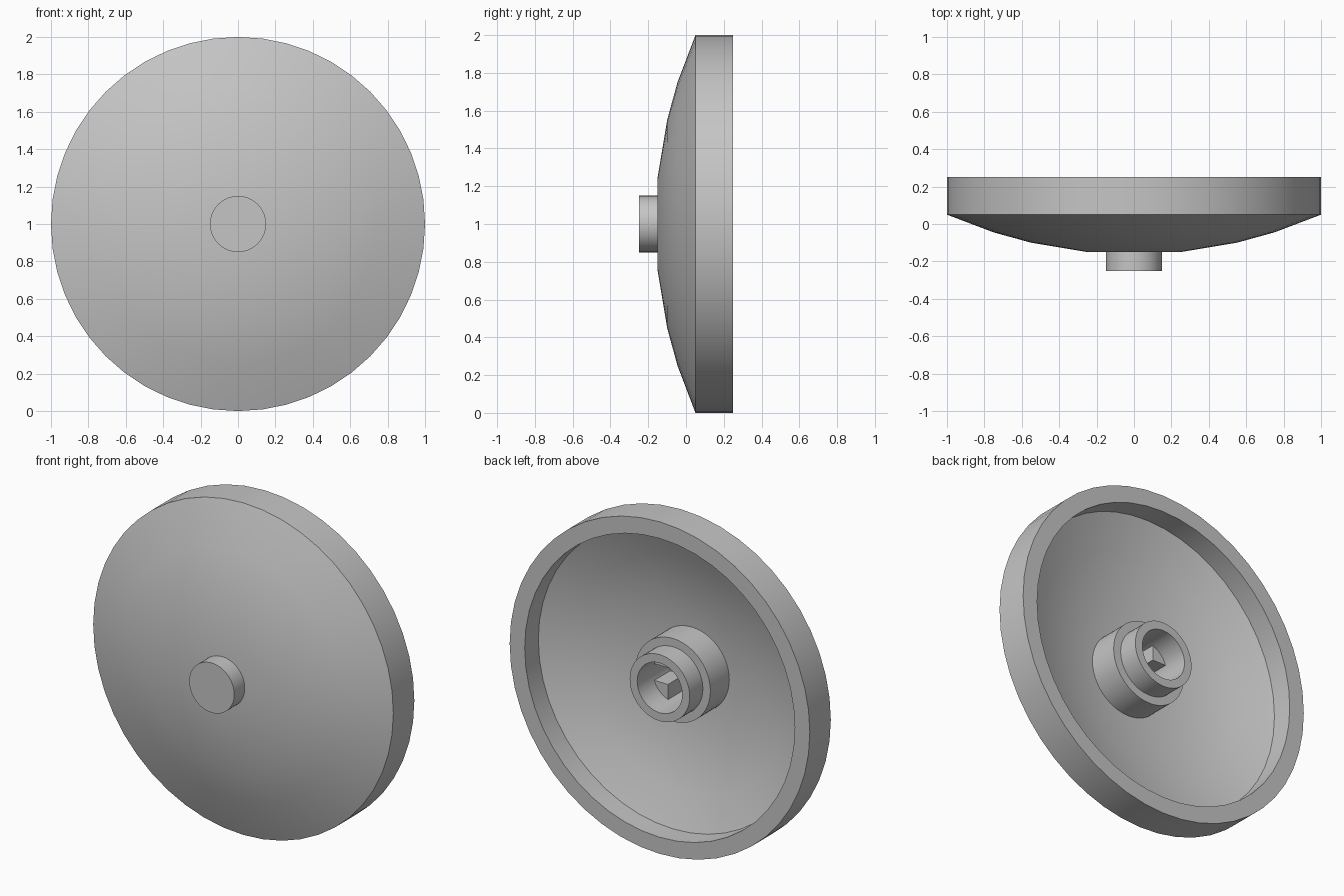
import bpy, bmesh, math
from mathutils import Matrix, Vector

cube = bpy.data.objects.get("Cube")
if cube:
    bpy.data.objects.remove(cube, do_unlink=True)

SEG = 48
CENTRE = Vector((0, 0, 1))

grey = bpy.data.materials.new("light grey")
grey.use_nodes = True
grey.diffuse_color = (0.56, 0.56, 0.56, 1)
grey.node_tree.nodes["Principled BSDF"].inputs["Base Color"].default_value = grey.diffuse_color


def finish(name, bm):
    """Clean up, turn the mesh into a shaded object with its material."""
    bmesh.ops.remove_doubles(bm, verts=bm.verts, dist=1e-5)
    bmesh.ops.recalc_face_normals(bm, faces=bm.faces)
    mesh = bpy.data.meshes.new(name)
    bm.to_mesh(mesh)
    bm.free()
    mesh.materials.append(grey)
    obj = bpy.data.objects.new(name, mesh)
    bpy.context.collection.objects.link(obj)
    obj.location = CENTRE
    bpy.ops.object.select_all(action="DESELECT")
    obj.select_set(True)
    bpy.context.view_layer.objects.active = obj
    bpy.ops.object.shade_smooth_by_angle(angle=math.radians(25))


def lathe(name, profile):
    """Turn a profile of (radius, y) points around the y axis."""
    bm = bmesh.new()
    verts = [bm.verts.new((r, y, 0)) for r, y in profile]
    edges = [bm.edges.new(pair) for pair in zip(verts, verts[1:])]
    bmesh.ops.spin(bm, geom=verts + edges, cent=(0, 0, 0), axis=(0, 1, 0),
                   angle=math.tau, steps=SEG, use_merge=True)
    finish(name, bm)


# Shallow dish with an upright rim, hollow at the back
lathe("dish", [(0, -0.15), (0.25, -0.15), (0.55, -0.10), (0.75, -0.045),
               (1, 0.05), (1, 0.25), (0.9, 0.25), (0.9, 0.12),
               (0.7, 0.04), (0.5, -0.015), (0.25, -0.055), (0, -0.055)])

# Round stud in the middle of the front
lathe("front_stud", [(0, -0.25), (0.15, -0.25), (0.15, -0.15), (0, -0.15)])

# Stepped hub at the back with a blind bore
lathe("hub_tube", [(0.25, -0.06), (0.25, 0.125), (0.2, 0.125), (0.2, 0.25),
                   (0.15, 0.25), (0.15, -0.05), (0, -0.05)])

# Four wedges that narrow the bore to a cross-shaped socket
HALF, BORE, FLOOR, LEDGE = 0.05, 0.15, -0.05, 0.1
bm = bmesh.new()
start = math.asin(HALF / BORE)
for quarter in range(4):
    arc = [start + (math.pi / 2 - 2 * start) * i / 6 for i in range(7)]
    outline = [(HALF, HALF)] + [(BORE * math.cos(a), BORE * math.sin(a)) for a in arc]
    turn = Matrix.Rotation(quarter * math.pi / 2, 3, "Y")
    face = bm.faces.new([bm.verts.new(turn @ Vector((x, FLOOR, z))) for x, z in outline])
    top = bmesh.ops.extrude_face_region(bm, geom=[face])["geom"]
    bmesh.ops.translate(bm, vec=(0, LEDGE - FLOOR, 0),
                        verts=[v for v in top if isinstance(v, bmesh.types.BMVert)])
finish("socket_wedges", bm)
